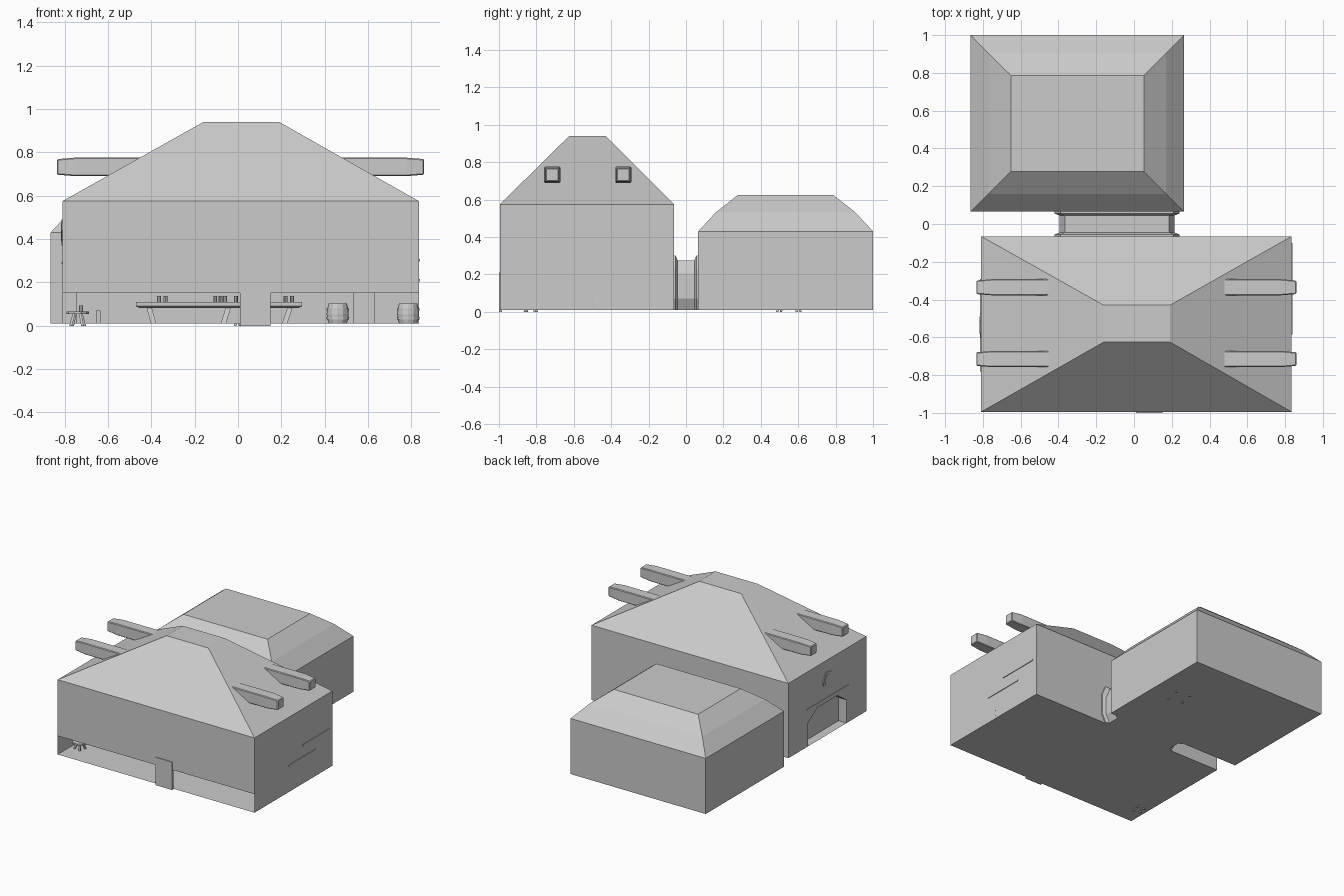
import bpy, bmesh, math
from mathutils import Vector

if "Cube" in bpy.data.objects:
    bpy.data.objects.remove(bpy.data.objects["Cube"])

grey = bpy.data.materials.new("plain grey")
grey.diffuse_color = (0.6, 0.6, 0.6, 1)
grey.use_nodes = True
grey.node_tree.nodes["Principled BSDF"].inputs["Base Color"].default_value = grey.diffuse_color


def make(name, verts, faces, bevel=0, fix=True):
    me = bpy.data.meshes.new(name)
    me.from_pydata(verts, [], faces)
    bm = bmesh.new()
    bm.from_mesh(me)
    if fix:
        bmesh.ops.recalc_face_normals(bm, faces=bm.faces[:])
    bm.to_mesh(me)
    bm.free()
    me.materials.append(grey)
    ob = bpy.data.objects.new(name, me)
    bpy.context.collection.objects.link(ob)
    if bevel:
        m = ob.modifiers.new("bevel", 'BEVEL')
        m.width, m.segments = bevel, 1
    return ob


def loft(name, rings, bottom=True, top=True, bevel=0):
    """Skin a stack of rings that all have the same number of points."""
    n = len(rings[0])
    faces = [(r * n + i, r * n + (i + 1) % n, (r + 1) * n + (i + 1) % n, (r + 1) * n + i)
             for r in range(len(rings) - 1) for i in range(n)]
    if bottom:
        faces.append(tuple(reversed(range(n))))
    if top:
        faces.append(tuple(range((len(rings) - 1) * n, len(rings) * n)))
    return make(name, [p for r in rings for p in r], faces, bevel)


def rect(x0, x1, y0, y1, z):
    return [(x0, y0, z), (x1, y0, z), (x1, y1, z), (x0, y1, z)]


def box(name, x0, x1, y0, y1, z0, z1, bevel=0):
    return loft(name, [rect(x0, x1, y0, y1, z0), rect(x0, x1, y0, y1, z1)], bevel=bevel)


def lathe(name, x, y, profile, n=10):
    return loft(name, [[(x + r * math.cos(2 * math.pi * i / n), y + r * math.sin(2 * math.pi * i / n), z)
                        for i in range(n)] for r, z in profile])


def leg(name, a, b, w):
    """Slanted square leg from foot a to top b."""
    return loft(name, [rect(p[0] - w, p[0] + w, p[1] - w, p[1] + w, p[2]) for p in (a, b)])


# --- Main hall: open-fronted shell ---
X0, X1, Y0, Y1, ZF, ZW = -0.81, 0.835, -0.995, -0.065, 0.01, 0.575
loft("hall_roof", [rect(X0, X1, Y0, Y1, ZW), rect(-0.16, 0.19, -0.625, -0.43, 0.94)], bottom=False)
make("hall_floor", rect(X0, X1, Y0, Y1, ZF), [(0, 1, 2, 3)])
make("hall_front_wall", [(X0, Y0, 0.15), (X1, Y0, 0.15), (X1, Y0, ZW), (X0, Y0, ZW)], [(0, 1, 2, 3)], fix=False)
make("hall_back_wall", [(X1, Y1, ZF), (X0, Y1, ZF), (X0, Y1, ZW), (X1, Y1, ZW)], [(0, 1, 2, 3)], fix=False)
make("hall_right_wall", [(X1, Y0, ZF), (X1, Y1, ZF), (X1, Y1, ZW), (X1, Y0, ZW)], [(0, 1, 2, 3)], fix=False)

# Left wall with a recessed arched doorway
arch = [(-0.30, ZF), (-0.30, 0.185), (-0.41, 0.26), (-0.65, 0.26), (-0.76, 0.185), (-0.76, ZF)]
outer = [(Y0, ZF), (Y0, ZW), (Y1, ZW), (Y1, ZF)]
wall = outer + arch
make("hall_left_wall", [(X0, y, z) for y, z in wall], [tuple(reversed(range(len(wall))))], fix=False)
jamb = [(X0, y, z) for y, z in arch] + [(X0 + 0.067, y, z) for y, z in arch]
make("doorway_recess", jamb, [(i, i + 1, i + 7, i + 6) for i in range(5)] + [tuple(range(6, 12))], fix=False)

# Diamond window and lintel over the side doorway
for name, s, t in (("window_frame", 1.0, 0.004), ("window_pane", 0.7, 0.007)):
    ring = [(-0.535 + s * dy, 0.43 + s * dz) for dy, dz in
            ((0.065, -0.01), (0.025, 0.06), (-0.045, 0.045), (-0.065, 0.01), (-0.025, -0.06), (0.045, -0.045))]
    loft(name, [[(x, y, z) for y, z in ring] for x in (X0 - t, X0 + 0.004)])
box("doorway_lintel", X0 - 0.004, X0 + 0.03, -0.78, -0.29, 0.285, 0.295)

# Front door plate, and wall shelves whose edges pass through the right wall
box("front_door", 0.01, 0.15, -1.0, -0.985, 0.0, 0.21)
for y, z in ((-0.585, 0.205), (-0.42, 0.297)):
    box("wall_shelf", 0.74, X1 + 0.005, y, y + 0.32, z, z + 0.01)

# --- Roof beams, two on each side ---
for y in (-0.335, -0.715):
    for s in (1, -1):
        rings = []
        for x, h in ((0.45, 0.043), (0.76, 0.043), (0.847, 0.036)):
            cx = 0.012 + s * x
            rings.append([(cx, y + a * h, 0.733 + b * h) for a, b in ((-1, -1), (1, -1), (1, 1), (-1, 1))])
        loft("roof_beam", rings, bevel=0.005)

# --- Rear building with a gently curved roof ---
def rear(inset, z):
    return rect(-0.865 + inset, 0.265 - inset, 0.065 + inset, 1.0 - inset, z)


loft("rear_building", [rear(0, ZF), rear(0, 0.43)], top=False)
loft("rear_roof", [rear(0, 0.43), rear(0.095, 0.532), rear(0.213, 0.625)], bottom=False)

# --- Passage between the buildings, flared at both ends ---
def passage(y, g):
    x0, x1, z0, z1, c, d = -0.395 - g, 0.215 + g, ZF, 0.275 + g, 0.07, 0.03
    return [(x, y, z) for x, z in ((x0 + d, z0), (x1 - d, z0), (x1, z0 + d + 0.03), (x1, z1 - c), (x1 - 0.03, z1),
                                   (x0 + 0.03, z1), (x0, z1 - c), (x0, z0 + d + 0.03))]


loft("passage", [passage(y, g) for y, g in
                 ((-0.066, 0.025), (-0.055, 0.025), (-0.045, 0.0), (0.045, 0.0), (0.055, 0.025), (0.066, 0.025))])

# --- Furniture ---
def mug(x, y, z):
    lathe("mug", x, y, [(0.009, z), (0.009, z + 0.028)], 8)


def stool(x, y, r, h):
    lathe("stool_seat", x, y, [(r, h - 0.012), (r, h)], 10)
    for k in range(4):
        c, s = math.cos(k * math.pi / 2 + 0.6), math.sin(k * math.pi / 2 + 0.6)
        leg("stool_leg", (x + r * 0.75 * c, y + r * 0.75 * s, 0.0), (x + r * 0.4 * c, y + r * 0.4 * s, h - 0.01), 0.006)


stool(-0.74, -0.83, 0.052, 0.066)
mug(-0.725, -0.83, 0.066)
stool(0.05, 0.55, 0.10, 0.12)

# Long table with splayed legs and mugs
loft("table_top", [rect(-0.455, 0.28, -0.57, -0.41, 0.082), rect(-0.47, 0.295, -0.58, -0.40, 0.09),
                   rect(-0.47, 0.295, -0.58, -0.40, 0.11)])
for x, dx in ((-0.41, 0.02), (-0.045, -0.022), (0.24, -0.025)):
    for y, dy in ((-0.54, -0.02), (-0.44, 0.02)):
        leg("table_leg", (x + dx, y + dy, ZF), (x, y, 0.085), 0.012)
for i, x in enumerate((-0.365, -0.335, -0.105, -0.08, -0.06, -0.01, 0.22, 0.25)):
    mug(x, -0.54 + 0.05 * (i % 3), 0.11)

# Barrels with hoops
for x in (0.46, 0.785):
    lathe("barrel", x, -0.5, [(0.042, ZF), (0.049, 0.035), (0.051, 0.055), (0.049, 0.075), (0.042, 0.103)], 12)
    for z in (0.035, 0.075):
        lathe("barrel_hoop", x, -0.5, [(0.052, z - 0.005), (0.052, z + 0.005)], 12)

# Pillar and a low block near the left side
box("pillar", 0.53, 0.63, -0.74, -0.64, ZF, 0.3)
box("low_block", -0.655, -0.635, -0.6, -0.45, ZF, 0.07)
